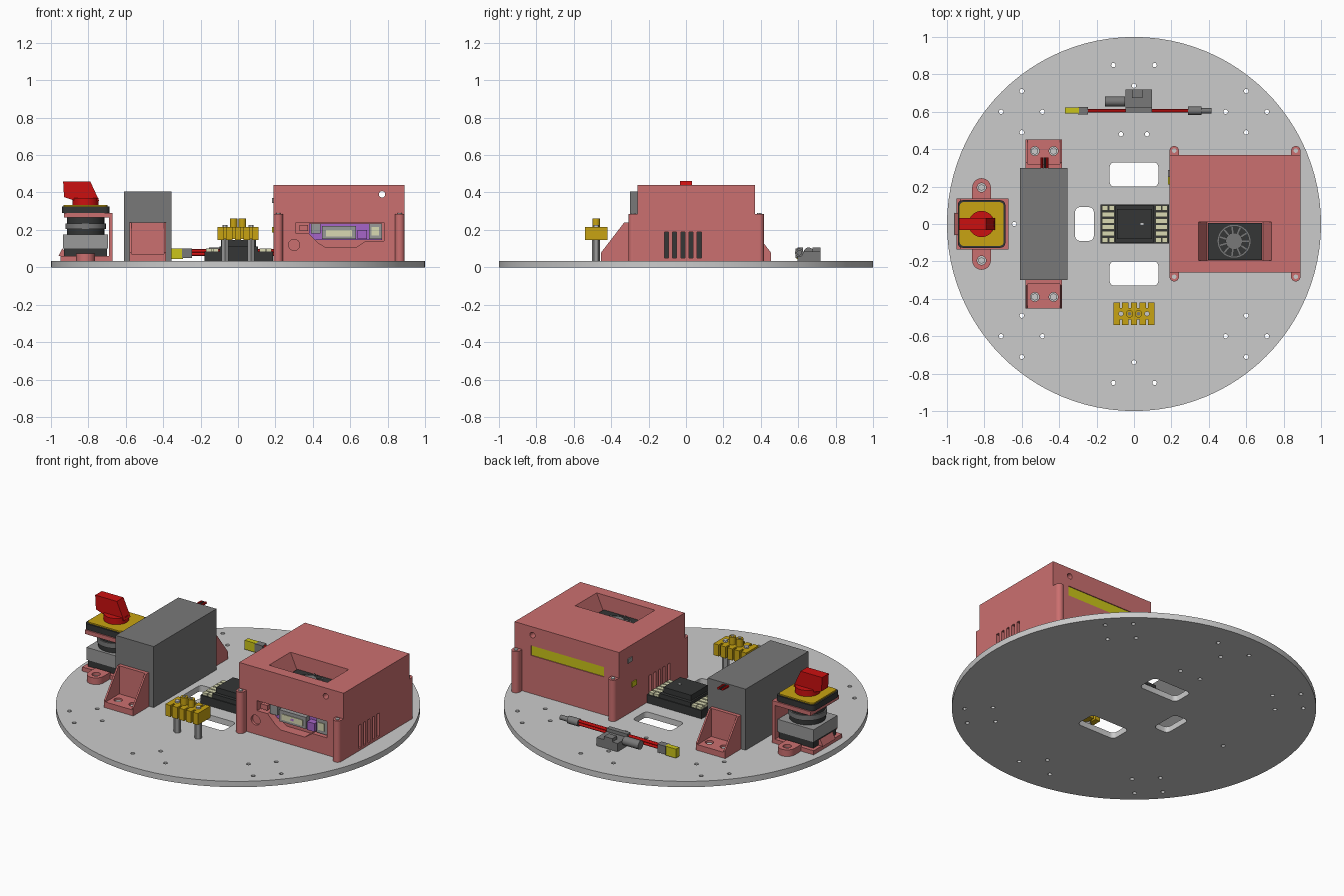
import bpy, bmesh, math
from mathutils import Matrix, Vector

cube = bpy.data.objects.get("Cube")
if cube:
    bpy.data.objects.remove(cube, do_unlink=True)


def material(name, r, g, b):
    m = bpy.data.materials.new(name)
    m.use_nodes = True
    m.diffuse_color = (r, g, b, 1)
    m.node_tree.nodes["Principled BSDF"].inputs["Base Color"].default_value = (r, g, b, 1)
    return m


PLATE = material("light grey", .60, .60, .60)
GREY = material("mid grey", .19, .19, .19)
STEEL = material("steel grey", .32, .32, .32)
DARK = material("charcoal", .035, .037, .037)
PINK = material("salmon", .60, .16, .16)
OCHRE = material("ochre yellow", .58, .37, .006)
LEMON = material("lemon yellow", .60, .56, .01)
RED = material("red", .60, .005, .005)
CREAM = material("cream", .70, .70, .45)
PURPLE = material("purple", .38, .13, .58)
FLOOR = .035


def finish(name, bm, mat):
    bmesh.ops.recalc_face_normals(bm, faces=bm.faces)
    me = bpy.data.meshes.new(name)
    bm.to_mesh(me)
    bm.free()
    ob = bpy.data.objects.new(name, me)
    bpy.context.scene.collection.objects.link(ob)
    if mat:
        me.materials.append(mat)
    return ob


def box(name, x, y, z, mat=None, round_z=0):
    bm = bmesh.new()
    bmesh.ops.create_cube(bm, size=1)
    for v in bm.verts:
        v.co = [lo + (c + .5) * (hi - lo) for c, (lo, hi) in zip(v.co, (x, y, z))]
    if round_z:
        edges = [e for e in bm.edges if abs(e.verts[0].co.z - e.verts[1].co.z) > 1e-5]
        bmesh.ops.bevel(bm, geom=edges, offset=round_z, segments=5, profile=.5, affect='EDGES')
    return finish(name, bm, mat)


def cyl(name, centre, r, length, mat=None, axis='Z', sides=24, r2=None):
    bm = bmesh.new()
    turn = {'Z': Matrix(), 'X': Matrix.Rotation(math.pi / 2, 4, 'Y'),
            'Y': Matrix.Rotation(math.pi / 2, 4, 'X')}[axis]
    bmesh.ops.create_cone(bm, cap_ends=True, segments=sides, radius1=r,
                          radius2=r if r2 is None else r2, depth=length,
                          matrix=Matrix.Translation(centre) @ turn)
    return finish(name, bm, mat)


def post(name, x, y, z0, z1, r, mat=None, sides=24, r2=None):
    return cyl(name, (x, y, (z0 + z1) / 2), r, z1 - z0, mat, 'Z', sides, r2)


def prism(name, pts, lo, hi, axis, mat=None):
    """Extrude a profile: axis X takes (y, z) points, Y takes (x, z), Z takes (x, y)."""
    bm = bmesh.new()
    i = 'XYZ'.index(axis)

    def put(p, d):
        c = list(p)
        c.insert(i, d)
        return bm.verts.new(c)
    face = bm.faces.new([put(p, lo) for p in pts])
    ext = bmesh.ops.extrude_face_region(bm, geom=[face])["geom"]
    step = Vector([hi - lo if k == i else 0 for k in range(3)])
    bmesh.ops.translate(bm, vec=step, verts=[g for g in ext if isinstance(g, bmesh.types.BMVert)])
    return finish(name, bm, mat)


def cut(ob, *cutters):
    for c in cutters:
        mod = ob.modifiers.new("cut", 'BOOLEAN')
        mod.operation, mod.solver, mod.object = 'DIFFERENCE', 'EXACT', c
        bpy.context.view_layer.objects.active = ob
        bpy.ops.object.modifier_apply(modifier=mod.name)
        bpy.data.objects.remove(c, do_unlink=True)


# Round base plate with windows and screw holes
base = post("base_plate", 0, 0, 0, FLOOR, 1, PLATE, 96)
for x, y in (((-.13, .13), (.2, .33)), ((-.13, .13), (-.33, -.2)), ((-.315, -.215), (-.09, .09))):
    cut(base, box("window", x, y, (-.1, .1), None, .025))
holes = [(sx * x, sy * y) for x, y in ((.11, .85), (.6, .71), (.71, .6), (.49, .6), (.6, .49))
         for sx in (-1, 1) for sy in (-1, 1)]
holes += [(0, .74), (0, -.74), (-.07, .48), (.07, .48), (-.64, 0)]
for x, y in holes:
    cut(base, post("hole", x, y, -.1, .1, .012, None, 12))

# Computer case: body with fan funnel, port bay, vents and slots
case = box("computer_case", (.19, .89), (-.26, .37), (FLOOR, .44), PINK)
funnel = box("funnel", (.39, .69), (-.195, .01), (.34, .45))
for v in funnel.data.vertices:
    if v.co.z > .4:
        v.co.x += .05 if v.co.x > .5 else -.05
cut(case, funnel,
    prism("port_bay", [(.31, .18), (.38, .18), (.43, .13), (.47, .105), (.63, .105), (.68, .14),
                       (.78, .14), (.78, .24), (.31, .24)], -.3, -.2, 'Y'),
    cyl("through_hole", (.77, .05, .39), .017, 1, None, 'Y'),
    cyl("cable_dent", (.3, -.26, .12), .03, .03, None, 'Y'),
    box("card_slot", (.29, .78), (.36, .5), (.265, .325)))
box("card_edge", (.29, .78), (.355, .365), (.265, .325), LEMON)
for x, lo, hi in ((.89, .862, .868), (.19, .212, .218)):
    for i in range(5):
        y = -.105 + i * .044
        cut(case, box("vent", (x - .03, x + .03), (y - .011, y + .011), (.05, .19)))
        box("vent_shadow", (lo, hi), (y - .011, y + .011), (.05, .19), DARK)
for x in (.215, .865):
    for y, s in ((.37, 1), (-.26, -1)):
        end = y + s * .022
        box("corner_web", (x - .025, x + .025), sorted((y - s * .01, end)), (FLOOR, .285), PINK)
        post("corner_post", x, end, FLOOR, .285, .025, PINK)
        post("corner_screw", x, end, .285, .29, .012, PLATE, 12)

# Ports in the case
box("circuit_board", (.38, .77), (-.215, -.2), (.145, .235), PURPLE)
for x0, x1, z0, z1, m in ((.39, .44, .18, .235, STEEL), (.45, .63, .15, .22, STEEL),
                          (.47, .61, .165, .2, CREAM), (.53, .55, .175, .19, PURPLE),
                          (.64, .69, .15, .2, PURPLE), (.7, .77, .15, .235, STEEL),
                          (.715, .755, .17, .215, CREAM), (.33, .375, .195, .225, PINK)):
    front = -.25 if m == STEEL else -.254
    box("port", (x0, x1), (front, -.2), (z0, z1), m)
box("side_port", (.183, .2), (.25, .29), (.345, .37), STEEL)
box("side_socket", (.183, .2), (.21, .25), (.185, .215), LEMON)

# Cooling fan at the bottom of the funnel
box("fan_frame", (.395, .685), (-.192, .005), (.335, .352), DARK)
post("fan_ring", .535, -.092, .35, .356, .088, GREY, 32)
post("fan_well", .535, -.092, .352, .358, .082, DARK, 32)
post("fan_hub", .535, -.092, .355, .372, .045, GREY, 32)
for i in range(11):
    blade = box("fan_blade", (.04, .08), (-.004, .004), (.357, .366), GREY)
    blade.location = (.535, -.092, 0)
    blade.rotation_euler.z = math.tau * i / 11

# Battery with an end bracket at the front and back
box("battery", (-.61, -.355), (-.3, .3), (FLOOR, .405), GREY)
for s in (-1, 1):
    base_y = sorted((s * .3, s * .453))
    foot = box("bracket_foot", (-.58, -.385), base_y, (FLOOR, .07), PINK)
    box("bracket_wall", (-.58, -.385), sorted((s * .3, s * .322)), (FLOOR, .24), PINK)
    side = [(s * .3, FLOOR), (s * .453, FLOOR), (s * .453, .08), (s * .33, .24), (s * .3, .24)]
    for x in (-.58, -.395):
        prism("bracket_side", side, x, x + .01, 'X', PINK)
    for x in (-.53, -.43):
        cut(foot, post("bolt_hole", x, s * .39, 0, .2, .024, None, 16))
        post("bolt", x, s * .39, FLOOR, .06, .02, PLATE, 6)
for x, m in ((-.492, RED), (-.478, DARK), (-.464, RED)):
    cyl("battery_lead", (x, .325, .392), .007, .06, m, 'Y', 10)

# Main rotary switch in its bracket
SX = -.815
box("switch_base", (-.95, -.67), (-.135, .135), (FLOOR, .06), PINK)
box("switch_upright", (-.69, -.67), (-.135, .135), (FLOOR, .28), PINK)
box("switch_shelf", (-.93, -.67), (-.135, .135), (.265, .29), PINK)
prism("switch_lip", [(-.96, .06), (-.94, .1), (-.9, .06)], -.06, .06, 'Y', PINK)
for s in (-1, 1):
    ear = prism("switch_ear", [(SX + .05 * math.cos(a * math.pi / 12), s * (.195 + .05 * math.sin(a * math.pi / 12)))
                               for a in range(13)] + [(SX - .05, s * .13), (SX + .05, s * .13)],
                FLOOR, .075, 'Z', PINK)
    cut(ear, post("ear_hole", SX, s * .195, 0, .2, .024, None, 16))
    post("ear_bolt", SX, s * .195, FLOOR, .06, .018, PLATE, 6)
box("switch_terminals", (-.93, -.7), (-.11, .11), (.06, .1), DARK)
box("switch_block", (-.935, -.695), (-.115, .115), (.1, .175), STEEL)
for i, r in enumerate((.1, .108, .1)):
    post("switch_barrel", SX, 0, .175 + i * .03, .205 + i * .03, r, DARK if i != 1 else GREY, 32)
box("switch_bezel", (-.942, -.688), (-.127, .127), (.29, .325), DARK, .025)
box("switch_face", (-.932, -.698), (-.117, .117), (.325, .333), OCHRE, .02)
post("knob_disc", SX, 0, .333, .37, .07, RED, 32)
prism("knob_handle", [(-.935, .46), (-.79, .46), (-.742, .355), (-.87, .355), (-.93, .375)],
      -.032, .032, 'Y', RED)

# Terminal strip on two standoffs
bar = box("terminal_bar", (-.1, .1), (-.51, -.45), (.15, .215), OCHRE)
for i in range(5):
    x = -.092 + i * .046
    box("terminal_fin", (x - .017, x + .017), (-.54, -.42), (.145, .215), OCHRE)
for x in (-.07, .07):
    post("standoff", x, -.48, FLOOR, .15, .021, STEEL, 6)
    post("strip_screw", x, -.48, .215, .225, .014, PLATE, 12)
for x in (-.024, .024):
    post("terminal_stud", x, -.48, .215, .26, .02, OCHRE, 16)
    post("stud_hole", x, -.48, .26, .262, .01, GREY, 12)

# Motor driver with contact pads along both ends
box("driver_tray", (-.178, .188), (-.105, .105), (FLOOR, .085), DARK)
box("driver_cover", (-.1, .108), (-.1, .1), (.085, .112), DARK)
box("driver_heatsink", (-.09, .095), (-.08, .08), (.112, .145), DARK)
box("driver_mark", (.035, .05), (-.006, .006), (.145, .147), PLATE)
for x0 in (-.17, .115):
    for i in range(6):
        y = -.085 + i * .034
        inner = (i in (0, 5)) * .033
        box("driver_pad", (x0, x0 + .065 - inner), (y - .013, y + .013), (.08, .1), CREAM)
        if inner:
            box("driver_pad", (x0 + .036, x0 + .065), (y - .013, y + .013), (.08, .1), CREAM)

# Power cable with regulator and plugs
box("yellow_plug", (-.368, -.295), (.59, .622), (.045, .1), LEMON)
box("plug_sleeve", (-.3, -.245), (.585, .625), (.05, .1), GREY)
for z in (.07, .088):
    cyl("red_wire", (.025, .605, z), .009, .56, RED, 'X', 12)
box("regulator", (-.045, .095), (.595, .72), (FLOOR, .085), GREY)
box("regulator_lid", (-.01, .045), (.675, .72), (.085, .105), GREY)
box("regulator_rim", (-.045, .095), (.595, .625), (.085, .105), GREY)
cyl("capacitor", (-.102, .655, .08), .026, .106, GREY, 'X')
cyl("barrel_sleeve", (.325, .605, .078), .022, .07, GREY, 'X')
cyl("barrel_plug", (.385, .605, .078), .014, .06, GREY, 'X')

# Smooth round sides, keep crisp edges
bpy.ops.object.select_all(action='DESELECT')
for ob in bpy.context.scene.objects:
    if ob.type == 'MESH':
        ob.select_set(True)
        bpy.context.view_layer.objects.active = ob
bpy.ops.object.shade_smooth_by_angle(angle=math.radians(30))
